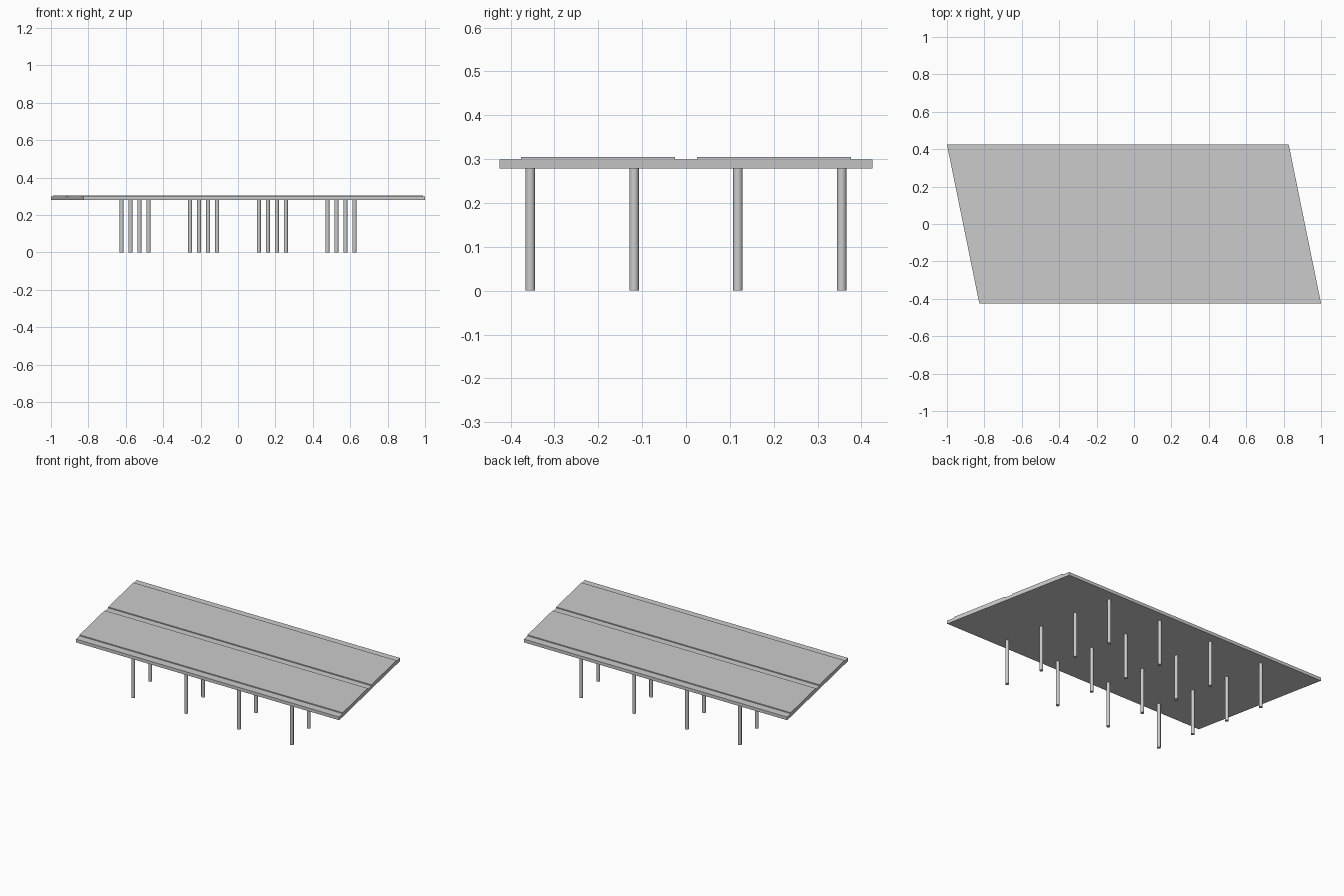
import bpy, bmesh

if "Cube" in bpy.data.objects:
    bpy.data.objects.remove(bpy.data.objects["Cube"])

SKEW = -0.2035      # x shift per unit of y
HALF = 0.9135       # half length along the road


def skewed_deck(name, profile):
    """Sweep a (y, z) cross-section along x with skewed ends."""
    bm = bmesh.new()
    verts = [bm.verts.new((SKEW * y - HALF, y, z)) for y, z in profile]
    face = bm.faces.new(verts)
    res = bmesh.ops.extrude_face_region(bm, geom=[face])
    moved = [v for v in res["geom"] if isinstance(v, bmesh.types.BMVert)]
    bmesh.ops.translate(bm, verts=moved, vec=(2 * HALF, 0, 0))
    bmesh.ops.recalc_face_normals(bm, faces=bm.faces)
    mesh = bpy.data.meshes.new(name)
    bm.to_mesh(mesh)
    bm.free()
    obj = bpy.data.objects.new(name, mesh)
    bpy.context.collection.objects.link(obj)
    return obj


# Bridge deck: slab with two raised carriageways
W, BOT, LOW, TOP = 0.425, 0.279, 0.299, 0.305
half = [(0.025, TOP), (0.025, LOW)]
right = [(W, BOT), (W, LOW), (0.376, LOW), (0.376, TOP)] + half
left = [(-y, z) for y, z in reversed(right)]
skewed_deck("bridge_deck", right + left)

# Support columns in four skewed rows
for i in range(4):
    for j in range(4):
        x = (i - 1.5) * 0.367
        y = (j - 1.5) * 0.2367
        bpy.ops.mesh.primitive_cylinder_add(
            vertices=24, radius=0.0107, depth=BOT,
            location=(x + SKEW * y, y, BOT / 2))
        col = bpy.context.object
        col.name = f"support_column_{i + 1}_{j + 1}"
        bpy.ops.object.shade_smooth_by_angle()
